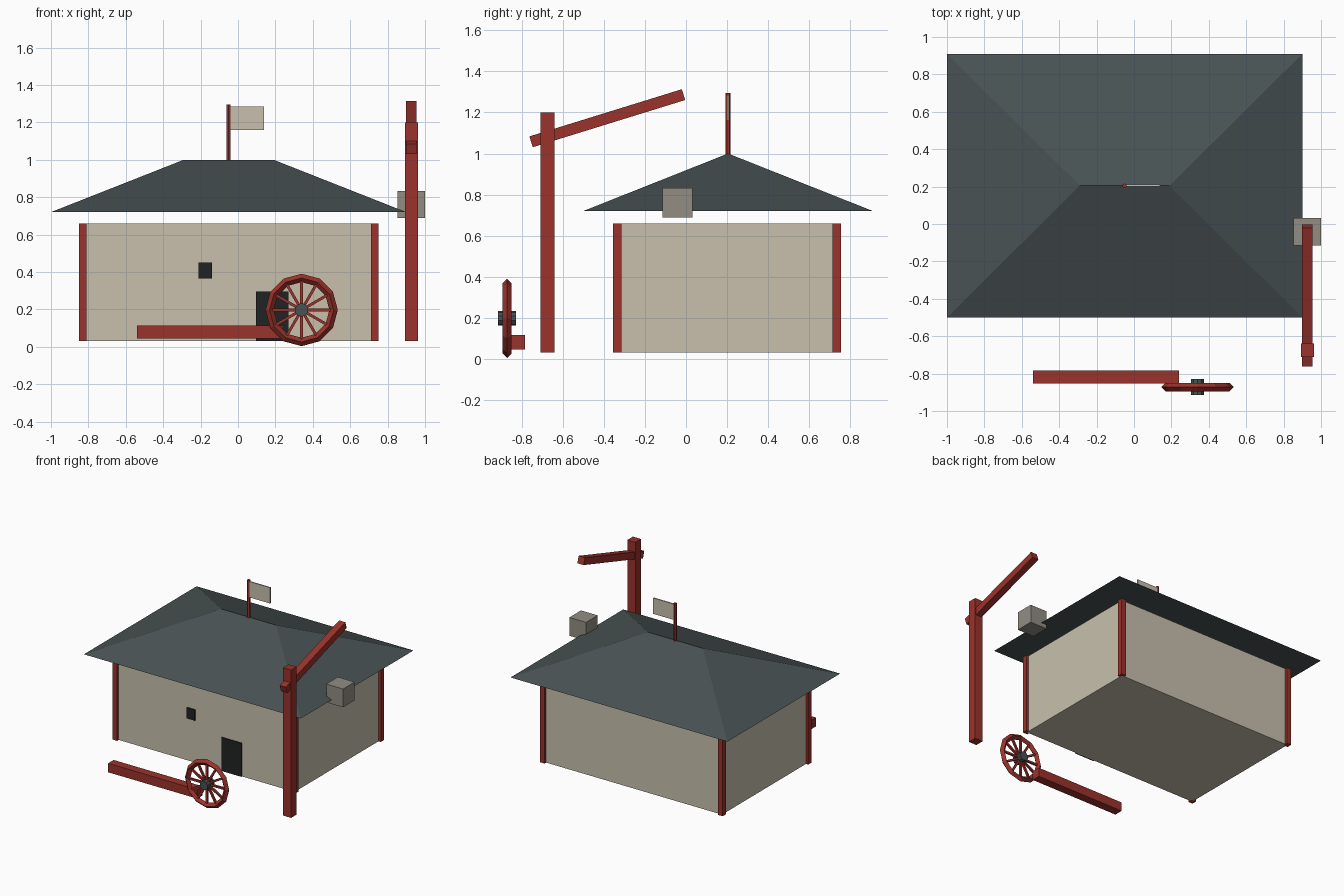
import bpy, bmesh, math
from mathutils import Matrix, Vector

if "Cube" in bpy.data.objects:
    bpy.data.objects.remove(bpy.data.objects["Cube"])


def material(name, rgb):
    m = bpy.data.materials.new(name)
    lin = [(c / 255 / 12.92) if c < 11 else ((c / 255 + 0.055) / 1.055) ** 2.4 for c in rgb]
    m.diffuse_color = (*lin, 1)
    m.use_nodes = True
    m.node_tree.nodes["Principled BSDF"].inputs["Base Color"].default_value = m.diffuse_color
    return m


RED = material("red_timber", (155, 50, 43))
PLASTER = material("pale_plaster", (200, 192, 174))
SLATE = material("dark_slate", (72, 82, 83))
BLACK = material("black_opening", (32, 34, 35))
STONE = material("grey_stone", (146, 141, 131))


def finish(name, bm, mat):
    bmesh.ops.recalc_face_normals(bm, faces=bm.faces)
    me = bpy.data.meshes.new(name)
    bm.to_mesh(me)
    bm.free()
    me.materials.append(mat)
    ob = bpy.data.objects.new(name, me)
    bpy.context.collection.objects.link(ob)
    return ob


def box(name, x, y, z, mat):
    """Box from (min, max) ranges."""
    bm = bmesh.new()
    size = [b - a for a, b in (x, y, z)]
    mid = [(a + b) / 2 for a, b in (x, y, z)]
    bmesh.ops.create_cube(bm, size=1, matrix=Matrix.Translation(mid) @ Matrix.Diagonal((*size, 1)))
    return finish(name, bm, mat)


def cylinder(name, sides, r, depth, matrix, mat):
    bm = bmesh.new()
    bmesh.ops.create_cone(bm, cap_ends=True, segments=sides, radius1=r, radius2=r,
                          depth=depth, matrix=matrix)
    return finish(name, bm, mat)


# house body, corner posts, door and window
X0, X1, Y0, Y1 = -0.83, 0.73, -0.335, 0.735
box("house_walls", (X0, X1), (Y0, Y1), (0.03, 0.66), PLASTER)
for side, x in (("left", X0), ("right", X1)):
    for end, y in (("front", Y0), ("back", Y1)):
        box(f"corner_post_{end}_{side}", (x - 0.02, x + 0.02), (y - 0.02, y + 0.02),
            (0.03, 0.66), RED)
box("door", (0.095, 0.27), (Y0 - 0.009, Y0), (0.03, 0.295), BLACK)
box("window", (-0.21, -0.138), (Y0 - 0.009, Y0), (0.365, 0.45), BLACK)

# hipped roof floating just above the walls
bm = bmesh.new()
eave = [bm.verts.new(p) for p in ((-1, -0.5, 0.72), (0.9, -0.5, 0.72), (0.9, 0.91, 0.72), (-1, 0.91, 0.72))]
ra, rb = bm.verts.new((-0.29, 0.205, 1)), bm.verts.new((0.19, 0.205, 1))
a, b, c, d = eave
for f in ((d, c, b, a), (a, b, rb, ra), (b, c, rb), (c, d, ra, rb), (d, a, ra)):
    bm.faces.new(f)
finish("hipped_roof", bm, SLATE)

# flag on the ridge
cylinder("flag_pole", 6, 0.012, 0.315, Matrix.Translation((-0.05, 0.205, 1.1375)), RED)
box("flag", (-0.042, 0.14), (0.2, 0.21), (1.16, 1.285), PLASTER)

# lifting crane and its stone weight
box("crane_post", (0.892, 0.962), (-0.71, -0.64), (0.03, 1.2), RED)
p, q = Vector((0.927, -0.755, 1.057)), Vector((0.927, -0.012, 1.287))
arm = box("crane_arm", (-0.0275, 0.0275), (-(q - p).length / 2, (q - p).length / 2),
          (-0.0275, 0.0275), RED)
arm.location = (p + q) / 2
arm.rotation_euler.x = math.atan2(q.z - p.z, q.y - p.y)
box("stone_weight", (0.853, 1.0), (-0.114, 0.031), (0.688, 0.833), STONE)

# lying timber
box("timber_beam", (-0.54, 0.24), (-0.853, -0.784), (0.044, 0.115), RED)

# wheel: rim with diamond section, spokes and hub
WHEEL = Matrix.Translation((0.34, -0.872, 0.197)) @ Matrix.Rotation(math.pi / 2, 4, 'X')
N, R, T = 12, 0.171, 0.0225
bm = bmesh.new()
rings = []
for i in range(N):
    t = 2 * math.pi * i / N
    ring = []
    for dr, h in ((T, 0), (0, T), (-T, 0), (0, -T)):
        ring.append(bm.verts.new(WHEEL @ Vector(((R + dr) * math.cos(t), (R + dr) * math.sin(t), h))))
    rings.append(ring)
for i in range(N):
    u, v = rings[i], rings[(i + 1) % N]
    for k in range(4):
        bm.faces.new((u[k], v[k], v[(k + 1) % 4], u[(k + 1) % 4]))
finish("wheel_rim", bm, RED)

bm = bmesh.new()
for i in range(N):
    m = WHEEL @ Matrix.Rotation(2 * math.pi * i / N, 4, 'Z') @ Matrix.Translation((0.09, 0, 0))
    bmesh.ops.create_cube(bm, size=1, matrix=m @ Matrix.Diagonal((0.14, 0.015, 0.015, 1)))
finish("wheel_spokes", bm, RED)
cylinder("wheel_hub", 10, 0.036, 0.086, WHEEL, SLATE)
